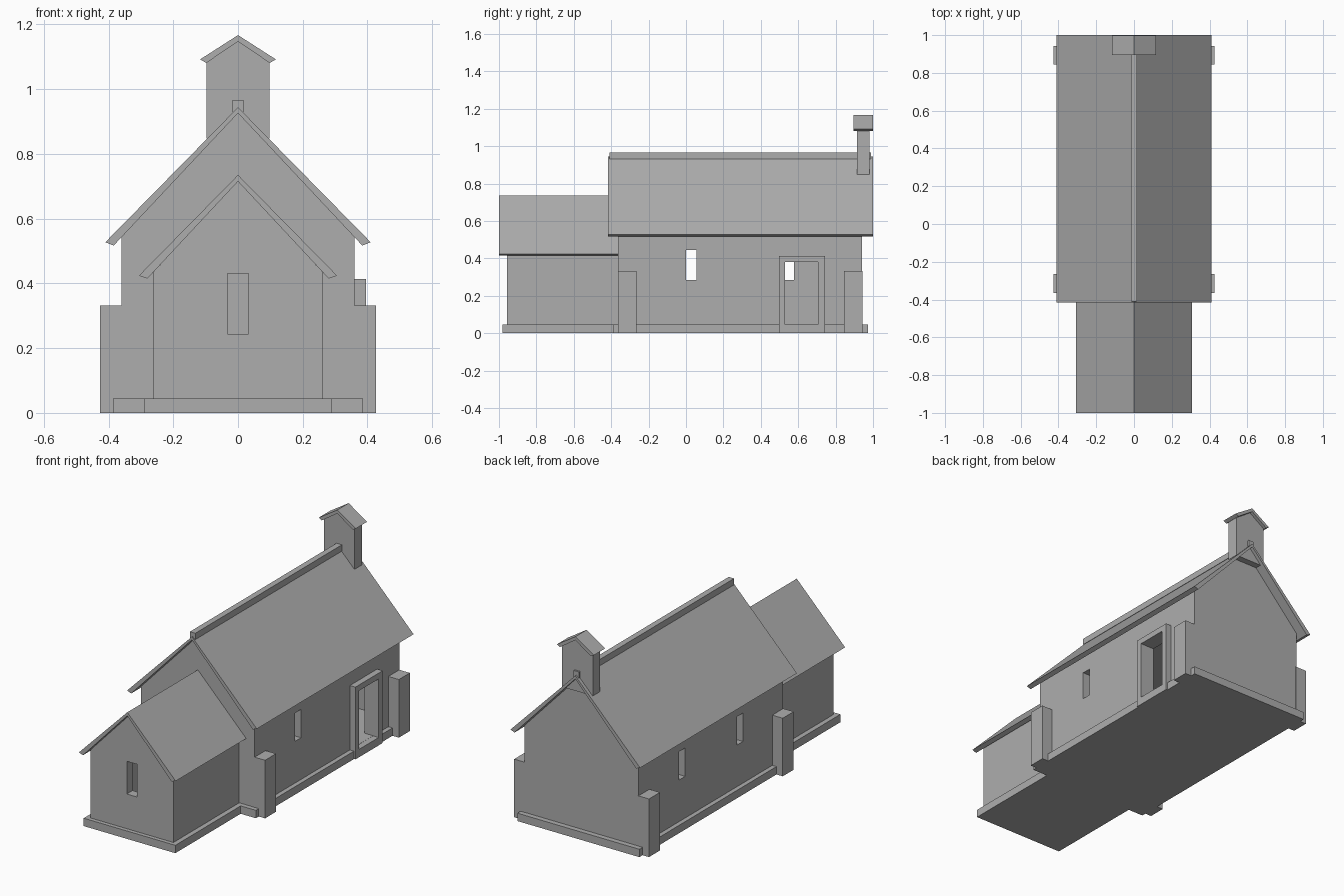
import bpy, bmesh

if "Cube" in bpy.data.objects:
    bpy.data.objects.remove(bpy.data.objects["Cube"])

stone = bpy.data.materials.new("plain grey")
stone.diffuse_color = (0.42, 0.42, 0.42, 1)
stone.use_nodes = True
stone.node_tree.nodes["Principled BSDF"].inputs["Base Color"].default_value = stone.diffuse_color


def prism(name, pts, y0, y1):
    """Extrude an (x, z) outline along y."""
    bm = bmesh.new()
    base = bm.faces.new([bm.verts.new((x, y0, z)) for x, z in pts])
    ext = bmesh.ops.extrude_face_region(bm, geom=[base])
    for v in ext["geom"]:
        if isinstance(v, bmesh.types.BMVert):
            v.co.y = y1
    bmesh.ops.recalc_face_normals(bm, faces=bm.faces)
    mesh = bpy.data.meshes.new(name)
    bm.to_mesh(mesh)
    bm.free()
    mesh.materials.append(stone)
    ob = bpy.data.objects.new(name, mesh)
    bpy.context.scene.collection.objects.link(ob)
    return ob


def box(name, x0, x1, y0, y1, z0, z1):
    return prism(name, [(x0, z0), (x1, z0), (x1, z1), (x0, z1)], y0, y1)


def cut(ob, *bounds):
    """Subtract a box from ob and discard the cutter."""
    c = box("cutter", *bounds)
    m = ob.modifiers.new("cut", "BOOLEAN")
    m.operation, m.solver, m.object = "DIFFERENCE", "EXACT", c
    dg = bpy.context.evaluated_depsgraph_get()
    mesh = bpy.data.meshes.new_from_object(ob.evaluated_get(dg))
    ob.modifiers.clear()
    ob.data = mesh
    bpy.data.objects.remove(c)


def house(name, w, z_side, z_top, y0, y1, z0=0.0):
    return prism(name, [(-w, z0), (w, z0), (w, z_side), (0, z_top), (-w, z_side)], y0, y1)


def roof(name, outer, inner, top, under, y0, y1):
    """Chevron roof: outer/inner eave points, ridge top and underside heights."""
    (a, b), (c, d) = outer, inner
    return prism(name, [(-a, b), (-c, d), (0, under), (c, d), (a, b), (0, top)], y0, y1)


# Nave: hollow walls with side windows and a door opening on the right
nave = house("nave_walls", 0.36, 0.545, 0.928, -0.363, 0.942)
cut(nave, -0.307, 0.307, -0.357, 0.936, 0.046, 0.553)
cut(nave, -0.5, 0.5, 0.0, 0.055, 0.283, 0.445)
cut(nave, -0.5, -0.25, 0.522, 0.577, 0.283, 0.445)
cut(nave, 0.25, 0.5, 0.53, 0.706, 0.046, 0.38)
roof("nave_roof", (0.41, 0.527), (0.384, 0.517), 0.944, 0.926, -0.416, 1.0)
box("ridge_beam", -0.017, 0.017, -0.41, 0.99, 0.93, 0.966)

# Chancel: smaller hollow room with a front window
chancel = house("chancel_walls", 0.262, 0.434, 0.717, -0.957, -0.36)
cut(chancel, -0.21, 0.21, -0.905, -0.365, 0.046, 0.46)
cut(chancel, -0.033, 0.033, -1.1, -0.8, 0.243, 0.43)
roof("chancel_roof", (0.306, 0.424), (0.28, 0.415), 0.735, 0.715, -1.0, -0.363)

# Plinths
box("nave_plinth", -0.386, 0.386, -0.39, 0.972, 0, 0.045)
box("chancel_plinth", -0.29, 0.29, -0.98, -0.385, 0, 0.045)

# Corner buttresses
for side, s in (("left", -1), ("right", 1)):
    for end, y in (("front", -0.364), ("back", 0.844)):
        x0, x1 = sorted((s * 0.355, s * 0.426))
        box(f"{side}_{end}_buttress", x0, x1, y, y + 0.099, 0, 0.332)

# Door surround
box("door_jamb_front", 0.355, 0.395, 0.496, 0.53, 0, 0.38)
box("door_jamb_back", 0.355, 0.395, 0.706, 0.742, 0, 0.38)
box("door_lintel", 0.355, 0.395, 0.496, 0.742, 0.38, 0.413)
box("door_step", 0.355, 0.395, 0.53, 0.706, 0, 0.045)

# Bell turret
house("bell_turret", 0.097, 1.085, 1.15, 0.914, 0.98, 0.847)
roof("bell_turret_roof", (0.117, 1.092), (0.098, 1.081), 1.167, 1.147, 0.896, 0.999)
